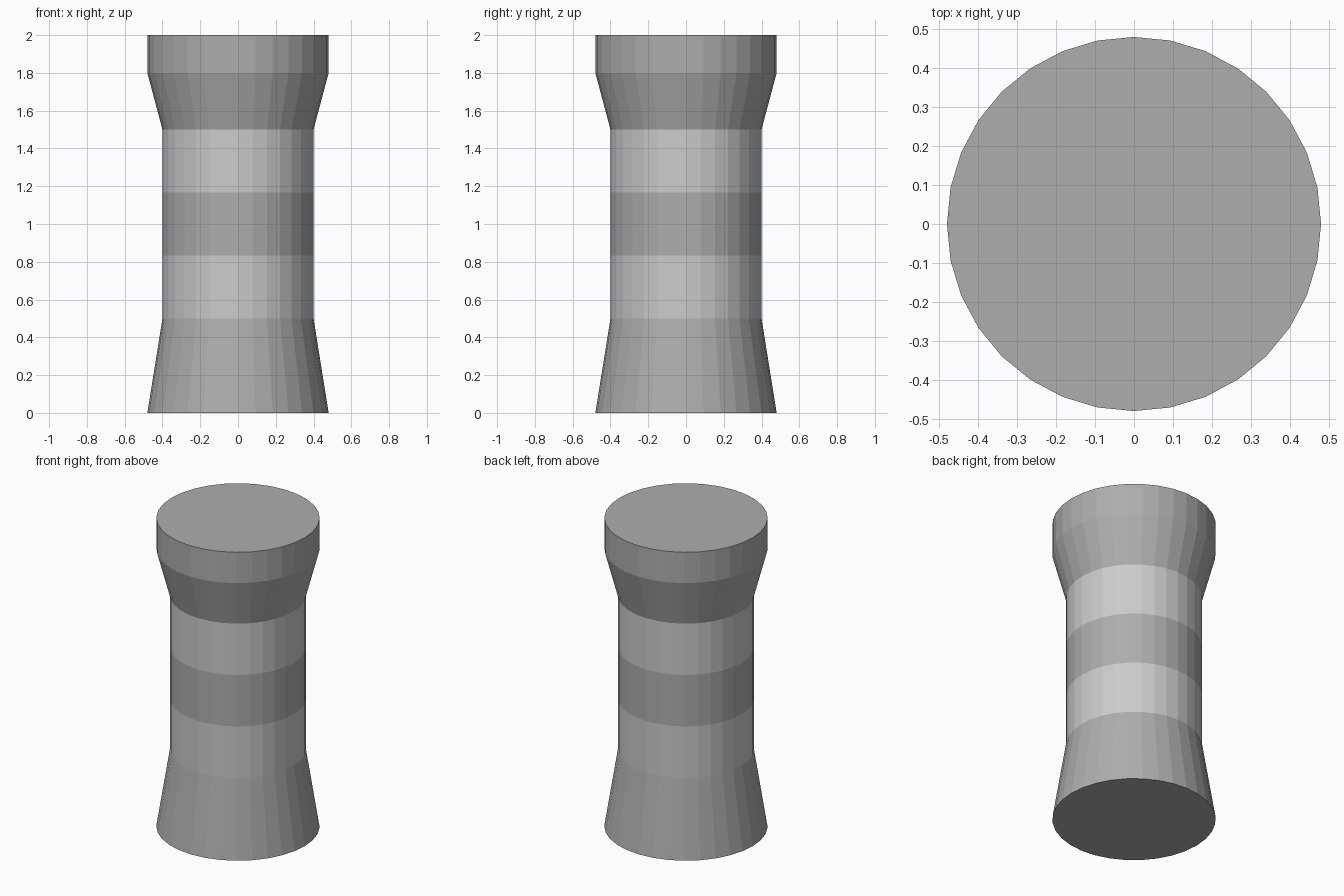
import bpy, bmesh
from math import cos, sin, tau

if "Cube" in bpy.data.objects:
    bpy.data.objects.remove(bpy.data.objects["Cube"])

SIDES = 32


def grey(name, value):
    mat = bpy.data.materials.new(name)
    mat.diffuse_color = (value, value, value, 1)
    mat.use_nodes = True
    mat.node_tree.nodes["Principled BSDF"].inputs["Base Color"].default_value = mat.diffuse_color
    return mat


dark = grey("dark_grey", 0.42)
light = grey("light_grey", 0.8)


def lathe(name, profile, mat, cap_bottom=False, cap_top=False):
    """Turn an (radius, z) profile around the z axis with flat facets."""
    bm = bmesh.new()
    rings = [[bm.verts.new((r * cos(tau * i / SIDES), r * sin(tau * i / SIDES), z))
              for i in range(SIDES)] for r, z in profile]
    for lower, upper in zip(rings, rings[1:]):
        for i in range(SIDES):
            j = (i + 1) % SIDES
            bm.faces.new((lower[i], lower[j], upper[j], upper[i]))
    if cap_bottom:
        bm.faces.new(rings[0][::-1])
    if cap_top:
        bm.faces.new(rings[-1])
    mesh = bpy.data.meshes.new(name)
    bm.to_mesh(mesh)
    bm.free()
    mesh.materials.append(mat)
    obj = bpy.data.objects.new(name, mesh)
    bpy.context.collection.objects.link(obj)


# Flared base
lathe("base", [(0.48, 0), (0.4, 0.5)], dark, cap_bottom=True)

# Three equal bands on the shaft
for k, (name, mat) in enumerate((("lower_band", light), ("middle_band", dark), ("upper_band", light))):
    lathe(name, [(0.4, 0.5 + k / 3), (0.4, 0.5 + (k + 1) / 3)], mat)

# Flared head with a straight rim
lathe("head", [(0.4, 1.5), (0.48, 1.8), (0.48, 2)], dark, cap_top=True)
